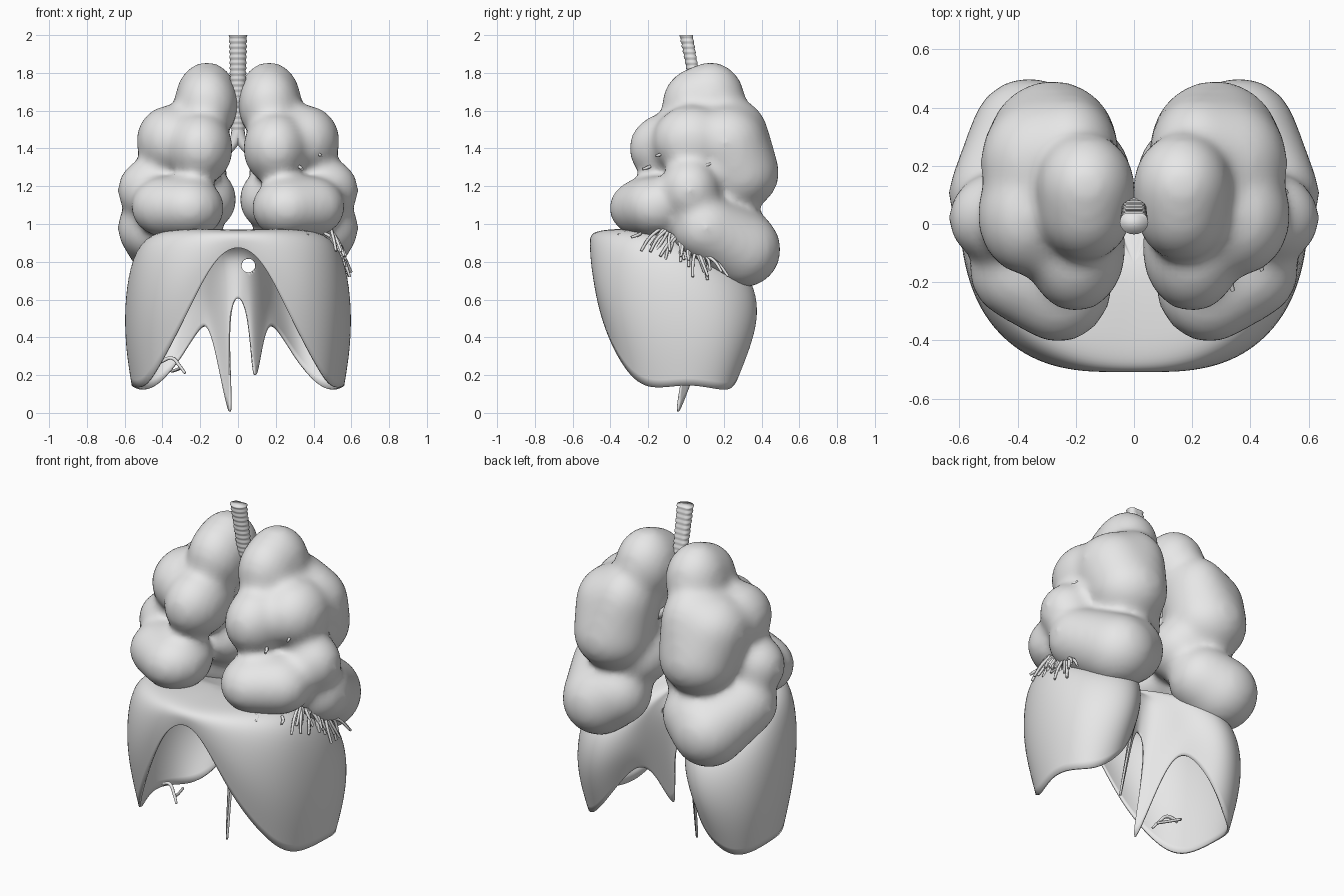
import bpy, bmesh, math, random
from mathutils import Vector, Matrix

if "Cube" in bpy.data.objects:
    bpy.data.objects.remove(bpy.data.objects["Cube"])

random.seed(4)
mat = bpy.data.materials.new("pale_grey")
mat.diffuse_color = (0.8, 0.8, 0.8, 1)
mat.use_nodes = True
mat.node_tree.nodes["Principled BSDF"].inputs["Base Color"].default_value = mat.diffuse_color


def mesh_object(name, bm):
    bmesh.ops.recalc_face_normals(bm, faces=bm.faces)
    me = bpy.data.meshes.new(name)
    bm.to_mesh(me)
    bm.free()
    for p in me.polygons:
        p.use_smooth = True
    ob = bpy.data.objects.new(name, me)
    bpy.context.collection.objects.link(ob)
    me.materials.append(mat)
    return ob


def tubes(name, paths, depth):
    """Round tubes; each path is a list of (x, y, z, relative radius)."""
    cu = bpy.data.curves.new(name, 'CURVE')
    cu.dimensions = '3D'
    cu.bevel_depth = depth
    cu.bevel_resolution = 1
    cu.resolution_u = 5
    cu.use_fill_caps = True
    for path in paths:
        sp = cu.splines.new('BEZIER')
        sp.bezier_points.add(len(path) - 1)
        for bp, (x, y, z, r) in zip(sp.bezier_points, path):
            bp.co = (x, y, z)
            bp.radius = r
            bp.handle_left_type = bp.handle_right_type = 'AUTO'
    cu.materials.append(mat)
    ob = bpy.data.objects.new(name, cu)
    bpy.context.collection.objects.link(ob)
    return ob


# Lungs: each lobe is a hull around ellipsoids (centre, radii); lobes are fused per side
LOBES = [
    [((.165, .06, 1.63), (.165, .19, .20)), ((.165, .13, 1.655), (.17, .185, .205))],  # apex
    [((.20, -.08, 1.40), (.175, .225, .195))],                                         # front middle
    [((.26, -.20, 1.085), (.19, .21, .165)), ((.37, -.16, 1.09), (.20, .18, .165))],   # front lower
    [((.36, .03, 1.44), (.18, .21, .19))],                                             # outer upper
    [((.22, .24, 1.46), (.17, .20, .21)), ((.32, .21, 1.43), (.21, .22, .20)),
     ((.28, .28, 1.27), (.22, .215, .20))],                                            # back upper
    [((.465, .02, 1.18), (.175, .16, .17))],                                           # outer middle
    [((.455, .10, .98), (.185, .18, .18)), ((.36, .295, .865), (.205, .21, .205)),
     ((.27, .27, .92), (.20, .19, .19))],                                              # back base
    [((.18, .16, 1.13), (.175, .19, .17))],                                            # inner
]


def lung(name, side):
    bm = bmesh.new()
    for lobe in LOBES:
        part = bmesh.new()
        for (x, y, z), r in lobe:
            m = Matrix.Translation((side * x, y, z)) @ Matrix.Diagonal((*r, 1))
            bmesh.ops.create_uvsphere(part, u_segments=32, v_segments=20, radius=1, matrix=m)
        points = [v.co.copy() for v in part.verts]
        part.free()
        verts = [bm.verts.new(p) for p in points]
        out = bmesh.ops.convex_hull(bm, input=verts)
        inside = {v for v in out["geom_interior"] if isinstance(v, bmesh.types.BMVert)}
        bmesh.ops.delete(bm, geom=list(inside), context='VERTS')
    ob = mesh_object(name, bm)
    rm = ob.modifiers.new("fuse", 'REMESH')
    rm.mode = 'VOXEL'
    rm.voxel_size = 0.022
    rm.use_smooth_shade = True
    sm = ob.modifiers.new("soften", 'SMOOTH')
    sm.factor = 0.5
    sm.iterations = 22


lung("lung_right_side", 1)
lung("lung_left_side", -1)

# Diaphragm: half rings from front to back, mirrored, then subdivided
BOTTOM = [(0, -.50, .90), (.13, -.51, .82), (.28, -.46, .50), (.42, -.34, .24),
          (.51, -.21, .11), (.58, 0, .16), (.54, .18, .12), (.44, .26, .12),
          (.30, .31, .28), (.18, .22, .50), (.125, .11, .42), (.08, -.05, .07),
          (.06, .05, .50), (0, .03, .66)]
MIDDLE = [(0, -.505, .915), (.17, -.515, .86), (.36, -.49, .68), (.51, -.37, .53),
          (.595, -.19, .46), (.62, .02, .45), (.60, .23, .43), (.47, .38, .44),
          (.31, .42, .50), (.18, .30, .60), (.13, .17, .62), (.09, .10, .62),
          (.05, .06, .68), (0, .05, .74)]
RIM = [(0, -.51, .96), (.20, -.505, .97), (.40, -.42, .97), (.53, -.28, .96),
       (.57, -.13, .94), (.58, .02, .88), (.54, .19, .79), (.44, .33, .74),
       (.30, .37, .74), (.18, .28, .76), (.13, .18, .78), (.09, .11, .80),
       (.05, .07, .83), (0, .06, .84)]
LEFT_TENDON_TIP = (-.01, -.10, -.22)   # the left tendon hangs lower than the right
inner = [(x * .6, -.15 + (y + .15) * .6, z * .5 + .49) for x, y, z in RIM]
bm = bmesh.new()
rings = []
for half in (BOTTOM, MIDDLE, RIM, inner):
    full = half + [(-x, y, z) for x, y, z in half[-2:0:-1]]
    if half is BOTTOM:
        full[15] = LEFT_TENDON_TIP
    rings.append([bm.verts.new(p) for p in full])
n = len(rings[0])
for a, b in zip(rings, rings[1:]):
    for i in range(n):
        j = (i + 1) % n
        bm.faces.new((a[i], a[j], b[j], b[i]))
top = bm.verts.new((0, -.15, .97))
for i in range(n):
    bm.faces.new((rings[-1][i], rings[-1][(i + 1) % n], top))
diaphragm = mesh_object("diaphragm", bm)
sub = diaphragm.modifiers.new("subdivide", 'SUBSURF')
sub.levels = sub.render_levels = 3
sol = diaphragm.modifiers.new("thickness", 'SOLIDIFY')
sol.thickness = 0.012

# Vein opening through the back of the diaphragm
bm = bmesh.new()
bmesh.ops.create_cone(bm, cap_ends=True, segments=24, radius1=.036, radius2=.036, depth=.45,
                      matrix=Matrix.Translation((.055, .05, .78)) @ Matrix.Rotation(math.pi / 2, 4, 'X'))
cutter = mesh_object("opening_cutter", bm)
cutter.hide_render = True
cutter.hide_viewport = True
cutter.display_type = 'WIRE'
cut = diaphragm.modifiers.new("opening", 'BOOLEAN')
cut.object = cutter
cut.operation = 'DIFFERENCE'

# Windpipe: ribbed tube with a flattened back
bm = bmesh.new()
prev = None
STEPS, SIDES = 76, 20
for k in range(STEPS + 1):
    t = k / STEPS
    z, cy = 2.0 - .54 * t, .006 + .10 * t
    r = (.049 - .013 * t) * (1.0 if k % 4 < 2 else .91)
    ring = []
    for i in range(SIDES):
        a = 2 * math.pi * i / SIDES
        ring.append(bm.verts.new((r * math.cos(a), cy + min(r * .85 * math.sin(a), r * .62), z)))
    if prev:
        for i in range(SIDES):
            j = (i + 1) % SIDES
            bm.faces.new((prev[i], prev[j], ring[j], ring[i]))
    else:
        bm.faces.new(ring)
    prev = ring
bm.faces.new(prev)
mesh_object("windpipe", bm)

# Main branches into each lung
tubes("main_airways", [
    [(0, .10, 1.49, 1.2), (s * .03, .10, 1.42, 1.0), (s * .14, .11, 1.33, .8)] for s in (1, -1)
], .03)

# Fine airway twigs poking out of one lung
twigs = []
for k in range(22):
    t = k / 21
    start = Vector((.49 + .06 * t, -.13 + .24 * t, .98 - .15 * t))
    d = Vector((random.uniform(.02, .06), random.uniform(-.12, .0) + .12 * t, random.uniform(-.15, -.08)))
    mid = start + d * .5 + Vector((0, random.uniform(-.012, .012), .01))
    end = start + d
    twigs.append([(*start, 1), (*mid, 1), (*end, .8)])
for y, z, x in ((-.20, 1.30, .33), (-.11, 1.45, .42), (-.13, 1.37, .43), (-.22, 1.19, .47),
                (.11, 1.31, .52), (-.33, .95, .36), (-.26, .94, .48), (-.08, 1.47, .45)):
    twigs.append([(x - .02, y + .02, z + .01, 1), (x, y, z, 1), (x + .01, y - .03, z - .01, .8)])
tubes("airway_twigs", twigs, .009)

# Small branching vessel inside the diaphragm
tubes("inner_vessel", [
    [(-.41, -.12, .27, 1), (-.35, -.14, .29, 1), (-.31, -.16, .25, .9), (-.28, -.18, .21, .7)],
    [(-.35, -.02, .22, .8), (-.32, -.10, .23, .8), (-.30, -.16, .24, .8)],
], .01)
